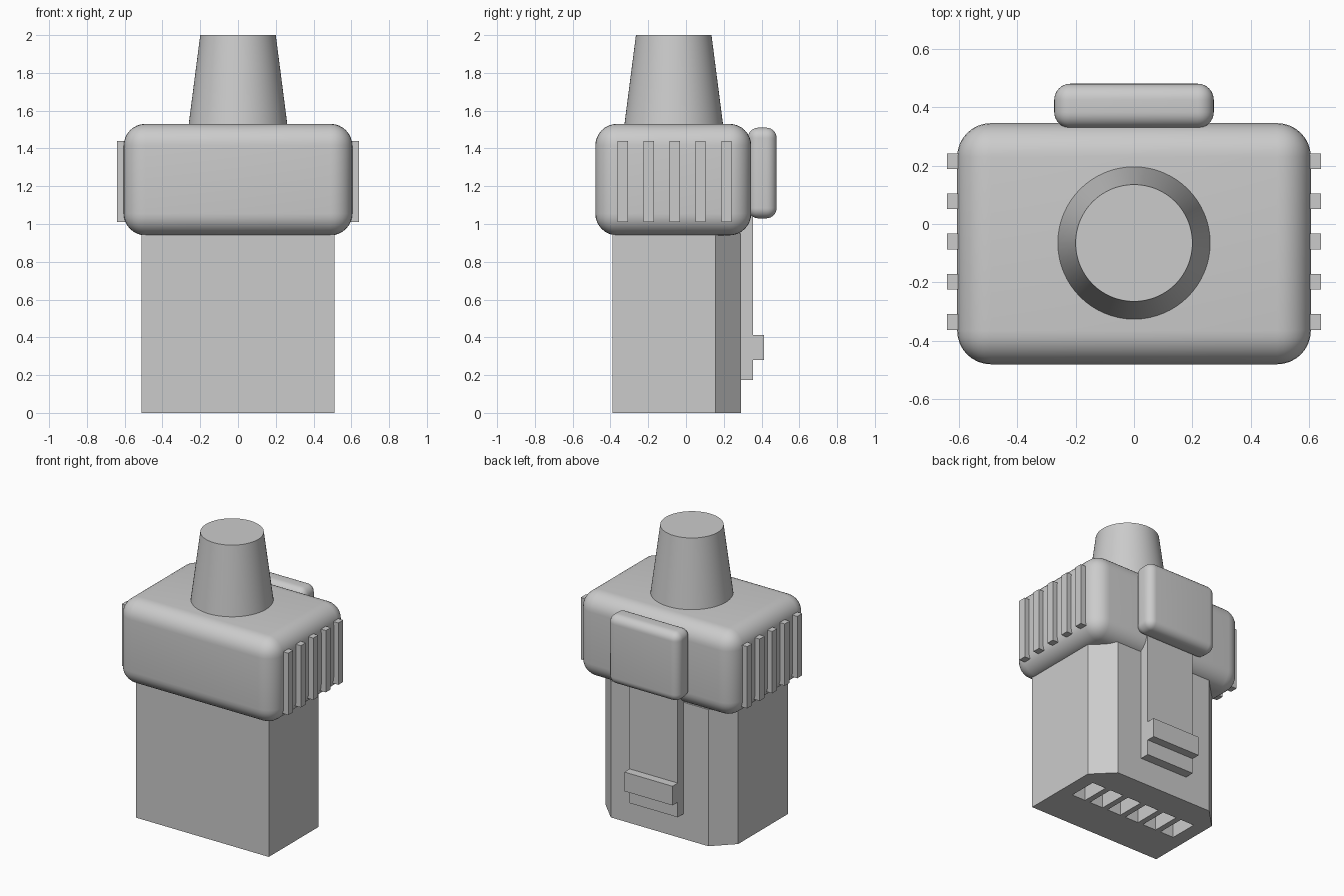
import bpy, bmesh, math

cube = bpy.data.objects.get("Cube")
if cube:
    bpy.data.objects.remove(cube, do_unlink=True)

grey = bpy.data.materials.new("plain_grey")
grey.use_nodes = True
COLOUR = (0.6, 0.6, 0.6, 1)
grey.diffuse_color = COLOUR
grey.node_tree.nodes["Principled BSDF"].inputs["Base Color"].default_value = COLOUR


def finish(name, bm, smooth=False):
    mesh = bpy.data.meshes.new(name)
    bmesh.ops.recalc_face_normals(bm, faces=bm.faces)
    bm.to_mesh(mesh)
    bm.free()
    obj = bpy.data.objects.new(name, mesh)
    bpy.context.collection.objects.link(obj)
    mesh.materials.append(grey)
    if smooth:
        bpy.ops.object.select_all(action='DESELECT')
        obj.select_set(True)
        bpy.context.view_layer.objects.active = obj
        bpy.ops.object.shade_smooth_by_angle(angle=math.radians(35))
    return obj


def box(name, x, y, z, radius=0):
    """Box from (min, max) ranges, optionally with rounded edges."""
    bm = bmesh.new()
    bmesh.ops.create_cube(bm, size=1)
    for v in bm.verts:
        v.co = [r[0] + (c + 0.5) * (r[1] - r[0]) for c, r in zip(v.co, (x, y, z))]
    if radius:
        bmesh.ops.bevel(bm, geom=bm.edges[:], offset=radius, segments=8,
                        profile=0.5, affect='EDGES')
    return finish(name, bm, radius > 0)


# Plug body: rectangle with the two rear corners chamfered
outline = [(-0.51, -0.39), (0.51, -0.39), (0.51, 0.155),
           (0.375, 0.29), (-0.375, 0.29), (-0.51, 0.155)]
bm = bmesh.new()
base = bm.faces.new([bm.verts.new((x, y, 0)) for x, y in outline])
top = bmesh.ops.extrude_face_region(bm, geom=[base])["geom"]
bmesh.ops.translate(bm, vec=(0, 0, 0.95),
                    verts=[g for g in top if isinstance(g, bmesh.types.BMVert)])
body = finish("plug_body", bm)

# Six contact slots cut into the underside
bm = bmesh.new()
for i in range(6):
    slot = bmesh.ops.create_cube(bm, size=1)["verts"]
    bmesh.ops.scale(bm, vec=(0.105, 0.2, 0.8), verts=slot)
    bmesh.ops.translate(bm, vec=((i - 2.5) * 0.145, -0.01, 0), verts=slot)
cutter = finish("slot_cutter", bm)
cutter.hide_render = True
cut = body.modifiers.new("slots", 'BOOLEAN')
cut.operation = 'DIFFERENCE'
cut.solver = 'EXACT'
cut.object = cutter
# Apply the cut and discard the cutter
bpy.context.view_layer.objects.active = body
bpy.ops.object.modifier_apply(modifier=cut.name)
bpy.data.objects.remove(cutter, do_unlink=True)

# Rounded grip housing
box("grip_housing", (-0.605, 0.605), (-0.48, 0.345), (0.94, 1.53), 0.115)

# Grip ribs on both sides
for side, label in ((-1, "right"), (1, "left")):
    for i in range(5):
        y = -0.06 + (i - 2) * 0.1375
        box(f"{label}_grip_rib_{i + 1}", sorted((side * 0.56, side * 0.64)),
            (y - 0.027, y + 0.027), (1.01, 1.44))

# Tapered cable sleeve
bm = bmesh.new()
bmesh.ops.create_cone(bm, cap_ends=True, segments=64, radius1=0.262, radius2=0.2, depth=0.48)
bmesh.ops.translate(bm, vec=(0, -0.065, 1.76), verts=bm.verts)
finish("cable_sleeve", bm, True)

# Latch: thumb pad, arm and catch
box("latch_pad", (-0.273, 0.273), (0.328, 0.48), (1.03, 1.51), 0.055)
box("latch_arm", (-0.185, 0.185), (0.28, 0.355), (0.175, 1.1))
box("latch_catch", (-0.185, 0.185), (0.34, 0.413), (0.28, 0.413))
